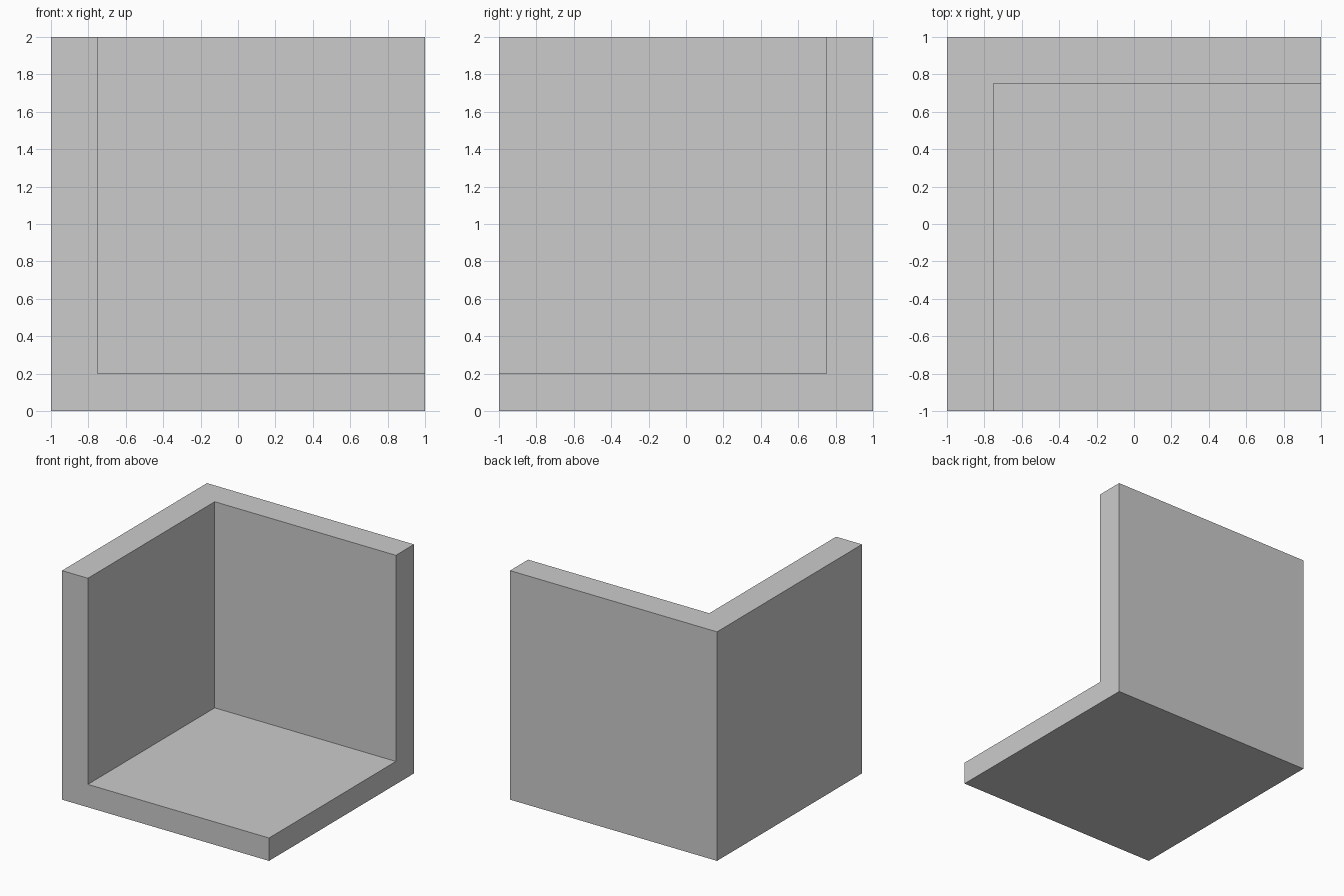
import bpy

if "Cube" in bpy.data.objects:
    bpy.data.objects.remove(bpy.data.objects["Cube"])


def box(name, lo, hi):
    """Axis-aligned box between two corners."""
    bpy.ops.mesh.primitive_cube_add(size=1)
    ob = bpy.context.object
    ob.name = name
    ob.location = [(a + b) / 2 for a, b in zip(lo, hi)]
    ob.scale = [b - a for a, b in zip(lo, hi)]
    bpy.ops.object.transform_apply(location=True, rotation=False, scale=True)
    return ob


# Open space of the room: overshoots the front, right and top sides
cutter = box("room_cutter", (-0.75, -1.5, 0.2), (1.5, 0.75, 2.5))
cutter.hide_render = True

# Room corner: floor, left wall and back wall in one solid
room = box("room_corner", (-1, -1, 0), (1, 1, 2))
cut = room.modifiers.new("hollow", 'BOOLEAN')
cut.operation = 'DIFFERENCE'
cut.solver = 'EXACT'
cut.object = cutter
bpy.ops.object.modifier_apply(modifier=cut.name)
bpy.data.objects.remove(cutter, do_unlink=True)
